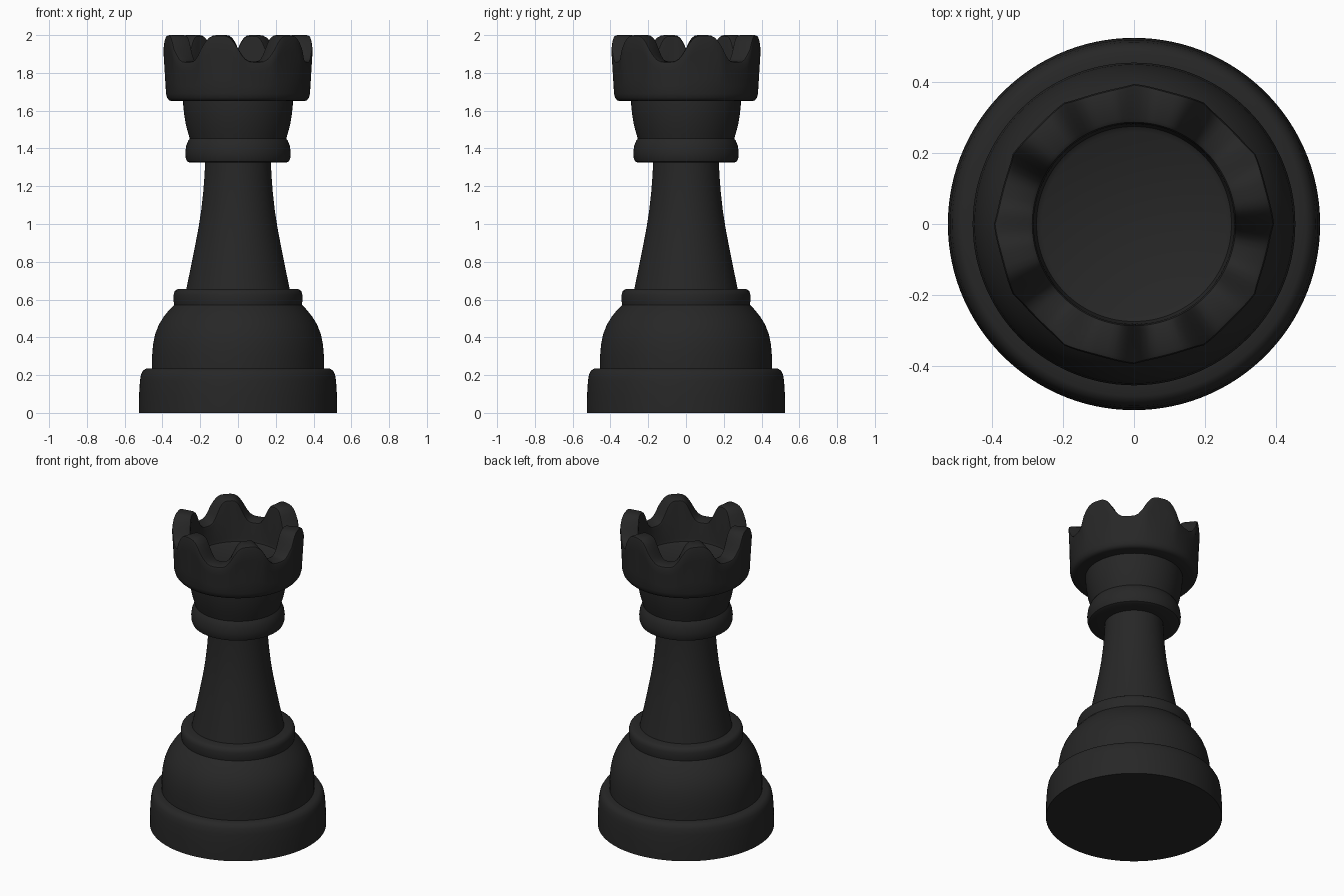
import bpy
from math import sin, cos, pi, radians

if "Cube" in bpy.data.objects:
    bpy.data.objects.remove(bpy.data.objects["Cube"])

SEG = 120

black = bpy.data.materials.new("black")
black.diffuse_color = (0.02, 0.02, 0.02, 1)
black.use_nodes = True
black.node_tree.nodes["Principled BSDF"].inputs["Base Color"].default_value = black.diffuse_color


def lathe(name, rows):
    """Skin a stack of rings; each row is (r, z) or a function of the angle.
    The first and last ring are closed with flat caps."""
    verts, faces = [], []
    for row in rows:
        for i in range(SEG):
            a = 2 * pi * i / SEG
            r, z = row(a) if callable(row) else row
            verts.append((r * cos(a), r * sin(a), z))
    for k in range(len(rows) - 1):
        for i in range(SEG):
            j = (i + 1) % SEG
            faces.append((k * SEG + i, k * SEG + j, (k + 1) * SEG + j, (k + 1) * SEG + i))
    faces.append(tuple(reversed(range(SEG))))
    last = (len(rows) - 1) * SEG
    faces.append(tuple(range(last, last + SEG)))
    mesh = bpy.data.meshes.new(name)
    mesh.from_pydata(verts, [], faces)
    mesh.materials.append(black)
    ob = bpy.data.objects.new(name, mesh)
    bpy.context.collection.objects.link(ob)
    bpy.ops.object.select_all(action='DESELECT')
    ob.select_set(True)
    bpy.context.view_layer.objects.active = ob
    bpy.ops.object.shade_smooth_by_angle(angle=radians(40))
    return ob


# Round turned parts, bottom to top
lathe("base", [(.525, 0), (.524, .09), (.519, .17), (.513, .205), (.502, .225),
               (.485, .235), (.44, .235)])
lathe("bell", [(.455, .23), (.455, .30), (.45, .36), (.439, .415), (.42, .465),
               (.393, .51), (.36, .55), (.33, .58)])
lathe("bell_collar", [(.335, .56), (.341, .59), (.341, .625), (.335, .645),
                      (.32, .655), (.26, .655)])
lathe("shaft", [(.275, .65), (.252, .76), (.23, .87), (.209, .98), (.195, 1.07),
                (.184, 1.17), (.177, 1.26), (.174, 1.33)])
lathe("head_collar", [(.16, 1.325), (.255, 1.325), (.27, 1.332), (.277, 1.35),
                      (.279, 1.38), (.274, 1.415), (.264, 1.44), (.25, 1.46)])
lathe("neck", [(.252, 1.44), (.262, 1.475), (.276, 1.525), (.285, 1.58),
               (.29, 1.63), (.29, 1.66)])


# Crown: six rounded merlons, outline turning twelve-sided towards the rim
def rim(a):
    c = cos(6 * (a - radians(15)))
    return 1.93 + 0.07 * sin(pi / 2 * c)


def outer(a, z, inset=0):
    t = (z - 1.69) / 0.31
    poly = cos(radians(15)) / cos(a % radians(30) - radians(15))
    return (0.381 + 0.019 * t) * (1 + t * (poly - 1)) - inset


def wall(f):
    """Ring a fraction f of the way up the outer wall."""
    def ring(a):
        z = 1.69 + f * (rim(a) - 0.015 - 1.69)
        return outer(a, z), z
    return ring


crown_rows = [(.26, 1.65), (.35, 1.65), (.365, 1.655), (.375, 1.668)]
crown_rows += [wall(f) for f in (0, .25, .5, .75, 1)]
crown_rows += [
    lambda a: (outer(a, rim(a), .004), rim(a) - .004),
    lambda a: (outer(a, rim(a), .015), rim(a)),
    lambda a: (.298, rim(a)),
    lambda a: (.287, rim(a) - .006),
    lambda a: (.283, rim(a) - .02),
    (.28, 1.75), (.275, 1.73), (.26, 1.72),
]
lathe("crown", crown_rows)
